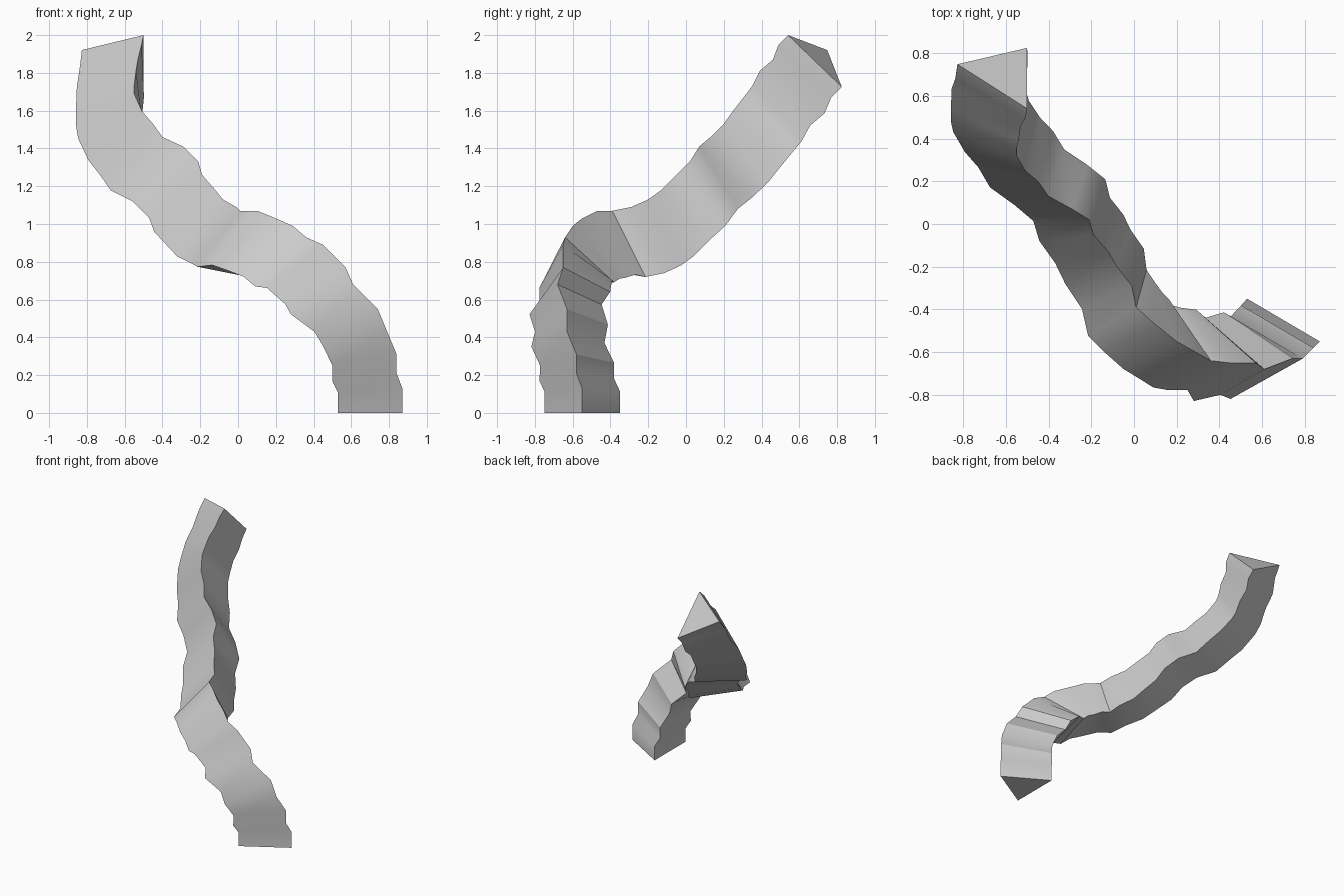
import bpy
import bmesh
import math
from mathutils import Vector

SIDE = 0.395  # side length of the triangular cross-section

cube = bpy.data.objects.get("Cube")
if cube:
    bpy.data.objects.remove(cube, do_unlink=True)

# Rippled path of the outer ridge, from the base to the tip
RIDGE = [
    (.87, -.55, 0), (.87, -.55, .13), (.84, -.58, .21), (.84, -.58, .31),
    (.79, -.63, .43), (.74, -.63, .55), (.61, -.68, .68), (.57, -.65, .77),
    (.45, -.65, .89), (.36, -.64, .93), (.29, -.6, .99), (.2, -.55, 1.03),
    (.1, -.47, 1.07), (.01, -.39, 1.07), (-.01, -.29, 1.09), (-.08, -.2, 1.13),
    (-.12, -.13, 1.18), (-.19, -.05, 1.26), (-.21, .02, 1.33), (-.29, .07, 1.41),
    (-.4, .13, 1.46), (-.45, .2, 1.53), (-.51, .25, 1.6), (-.55, .32, 1.69),
    (-.55, .35, 1.73), (-.54, .39, 1.81), (-.53, .46, 1.87), (-.51, .49, 1.95),
    (-.5, .54, 2),
]

# Key sections: ring number, direction to the back corner, direction to the front corner
TWIST = [
    (0, (-.34, .2, 0), (-.34, -.2, 0)),
    (4, (-.34, .2, -.06), (-.34, -.19, -.08)),
    (7, (-.28, .25, -.13), (-.33, -.13, -.2)),
    (9, (-.18, .26, -.24), (-.28, -.13, -.27)),
    (13, (.05, .18, -.36), (-.22, -.13, -.29)),
    (17, (.08, .18, -.36), (-.26, -.03, -.31)),
    (22, (.07, .25, -.3), (-.29, .09, -.27)),
    (28, (0, .28, -.27), (-.33, .21, -.08)),
]


def corner_offsets(ring):
    """Blend the two corner directions between the nearest key sections."""
    for low, high in zip(TWIST, TWIST[1:]):
        if ring <= high[0]:
            blend = (ring - low[0]) / (high[0] - low[0])
            return [
                Vector(start).lerp(Vector(end), blend).normalized() * SIDE
                for start, end in zip(low[1:], high[1:])
            ]


def make_material(name, colour):
    material = bpy.data.materials.new(name)
    material.use_nodes = True
    material.diffuse_color = colour
    shader = next(n for n in material.node_tree.nodes if n.type == "BSDF_PRINCIPLED")
    shader.inputs["Base Color"].default_value = colour
    return material


# Triangular rings along the path
bm = bmesh.new()
rings = []
for number, point in enumerate(RIDGE):
    ridge = Vector(point)
    back, front = corner_offsets(number)
    rings.append([bm.verts.new(p) for p in (ridge, ridge + back, ridge + front)])

# Side walls
for lower, upper in zip(rings, rings[1:]):
    for side in range(len(lower)):
        following = (side + 1) % len(lower)
        bm.faces.new((lower[side], lower[following], upper[following], upper[side]))

# End caps
bm.faces.new(list(reversed(rings[0])))
bm.faces.new(rings[-1])
bmesh.ops.recalc_face_normals(bm, faces=bm.faces)

mesh = bpy.data.meshes.new("rippled_triangular_tube")
bm.to_mesh(mesh)
bm.free()
mesh.materials.append(make_material("light grey", (0.6, 0.6, 0.6, 1)))

tube = bpy.data.objects.new("rippled_triangular_tube", mesh)
bpy.context.collection.objects.link(tube)

# Soft ripples with crisp long edges
bpy.ops.object.select_all(action="DESELECT")
tube.select_set(True)
bpy.context.view_layer.objects.active = tube
bpy.ops.object.shade_smooth_by_angle(angle=math.radians(30))
